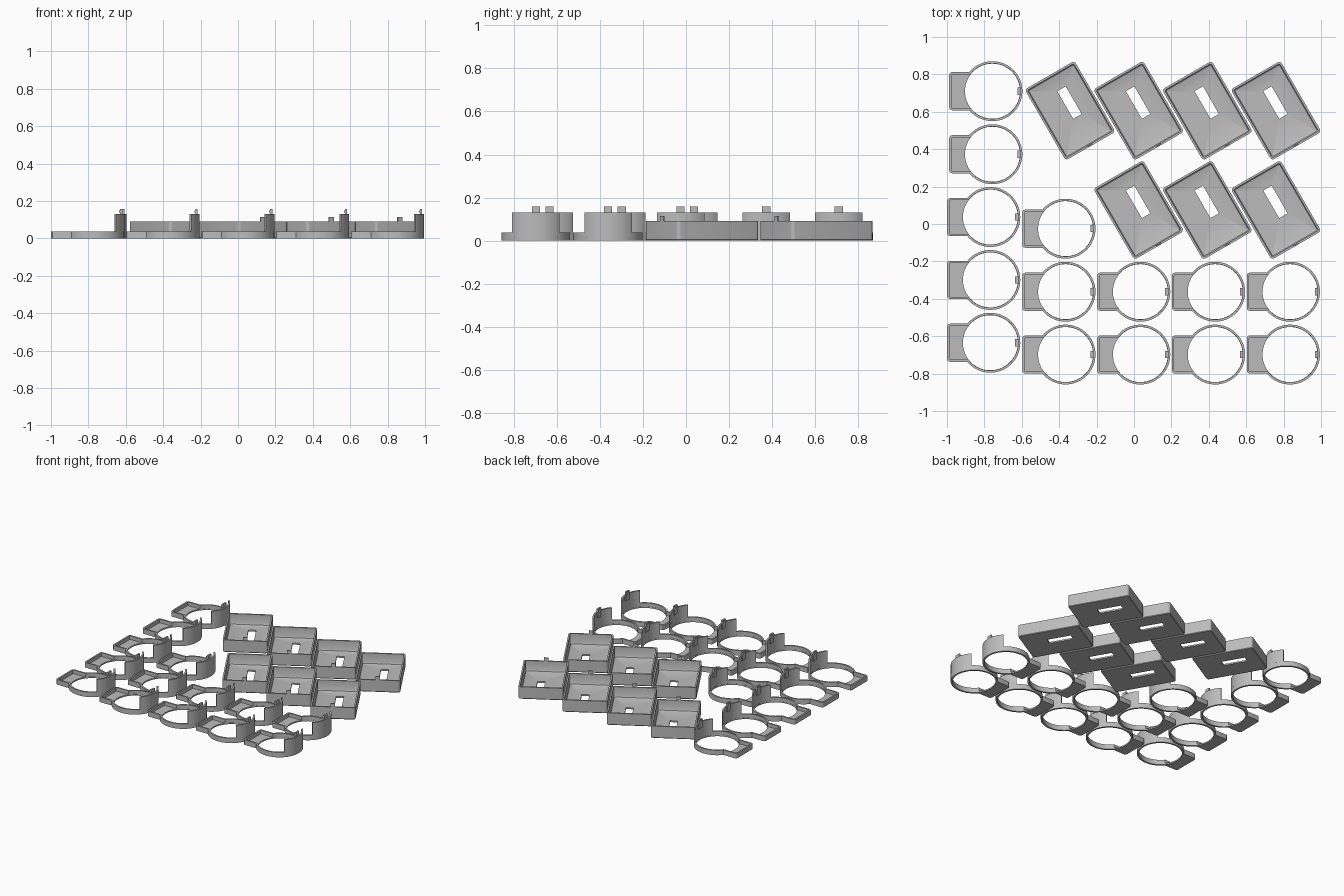
import bpy, bmesh, math
from mathutils import Matrix

if "Cube" in bpy.data.objects:
    bpy.data.objects.remove(bpy.data.objects["Cube"])

grey = bpy.data.materials.new("plain grey")
grey.diffuse_color = (0.5, 0.5, 0.5, 1)
grey.use_nodes = True
grey.node_tree.nodes["Principled BSDF"].inputs["Base Color"].default_value = grey.diffuse_color


def finish(bm, name):
    bmesh.ops.recalc_face_normals(bm, faces=bm.faces)
    mesh = bpy.data.meshes.new(name)
    bm.to_mesh(mesh)
    bm.free()
    mesh.materials.append(grey)
    for p in mesh.polygons:
        p.use_smooth = True
    mesh.set_sharp_from_angle(angle=math.radians(30))
    return mesh


def loft(bm, loops, closed=True, wrap=True):
    """Skin matching loops of (x, y, z) points, joining the last loop to the first."""
    rings = [[bm.verts.new(p) for p in lp] for lp in loops]
    n = len(rings[0])
    for a, b in zip(rings, rings[1:] + rings[:1]):
        for i in range(n if closed else n - 1):
            j = (i + 1) % n
            bm.faces.new((a[i], a[j], b[j], b[i]))
    if not closed:
        bm.faces.new([r[0] for r in rings])
        bm.faces.new([r[-1] for r in rings])


def block(bm, lo, hi):
    c = [(a + b) / 2 for a, b in zip(lo, hi)]
    s = [b - a for a, b in zip(lo, hi)]
    m = Matrix.Translation(c) @ Matrix.Diagonal((*s, 1))
    bmesh.ops.create_cube(bm, size=1, matrix=m)


def lift(pts, z):
    return [(x, y, z) for x, y in pts]


def rounded(w, l, r, cx=0, cy=0, steps=5):
    """Rounded rectangle outline."""
    pts = []
    for k, (sx, sy) in enumerate(((1, 1), (-1, 1), (-1, -1), (1, -1))):
        for i in range(steps + 1):
            a = math.pi / 2 * (k + i / steps)
            pts.append((cx + sx * (w / 2 - r) + r * math.cos(a),
                        cy + sy * (l / 2 - r) + r * math.sin(a)))
    return pts


# Open tray with a slot through its floor and a clip on one short wall
W, L, T, H = 0.307, 0.438, 0.011, 0.09
bm = bmesh.new()
slot = rounded(0.052, 0.171, 0.001, 0.019, 0.039)
loft(bm, [
    lift(rounded(W - 0.006, L - 0.006, 0.014), 0),
    lift(rounded(W, L, 0.017), 0.004),
    lift(rounded(W, L, 0.017), H),
    lift(rounded(W - 2 * T, L - 2 * T, 0.009), H),
    lift(rounded(W - 2 * T, L - 2 * T, 0.009), 0.022),
    lift(rounded(W - 2 * T - 0.008, L - 2 * T - 0.008, 0.007), 0.014),
    lift(rounded(W - 2 * T - 0.022, L - 2 * T - 0.022, 0.005), 0.011),
    lift(slot, 0.011),
    lift(slot, 0),
])
block(bm, (-0.015, -L / 2 + 0.002, H - 0.01), (0.015, -L / 2 + 0.009, 0.115))
tray_mesh = finish(bm, "tray")

# Ring base: circular rim joined to a shallow square tab on its left
R, t, LOW, TALL = 0.16, 0.012, 0.037, 0.13
HALF, REACH, N = 0.102, 0.231, 64


def outline(off):
    """Arc round the right side, then the rounded tab corners."""
    r, h, left, c = R - off, HALF - off, -REACH + off, 0.016 - off * 0.8
    end = math.pi - math.asin(h / r)
    pts = [(r * math.cos(a), r * math.sin(a))
           for a in (-end + 2 * end * i / N for i in range(N + 1))]
    for k, s in ((1, 1), (2, -1)):
        for i in range(4):
            a = math.pi / 2 * (k + i / 3)
            pts.append((left + c + c * math.cos(a), s * (h - c) + c * math.sin(a)))
    return pts


outer, inner = outline(0), outline(t)
hole_r = R - t - 0.001
end = math.pi - math.asin((HALF - t) / (R - t))
angles = [-end + 2 * end * i / N for i in range(N + 1)]
angles += [end + (2 * math.pi - 2 * end) * (i + 1) / 9 for i in range(8)]
hole = [(hole_r * math.cos(a), hole_r * math.sin(a)) for a in angles]
bm = bmesh.new()
loft(bm, [lift(outer, 0), lift(outer, LOW), lift(inner, LOW),
          lift(inner, 0.01), lift(hole, 0.01), lift(hole, 0)])
ring_mesh = finish(bm, "ring_base")

# Tall curved guard on the right side of each ring
bm = bmesh.new()
sweep = math.asin(0.11 / R)


def arc(r):
    return [(r * math.cos(a), r * math.sin(a))
            for a in (-sweep + 2 * sweep * i / 24 for i in range(25))]


loft(bm, [lift(arc(R), LOW), lift(arc(R), TALL),
          lift(arc(R - t), TALL), lift(arc(R - t), LOW)], closed=False)
guard_mesh = finish(bm, "guard")

# Upright clip with a small hooked head inside the guard
bm = bmesh.new()
block(bm, (R - 0.022, -0.019, 0.09), (R - 0.010, 0.019, 0.158))
block(bm, (R - 0.027, -0.019, 0.138), (R - 0.022, 0.019, 0.150))
clip_mesh = finish(bm, "clip")


def place(mesh, x, y, turn=0):
    ob = bpy.data.objects.new(mesh.name, mesh)
    ob.location = (x, y, 0)
    ob.rotation_euler.z = turn
    bpy.context.collection.objects.link(ob)


# Ring holders: left column, one single, and two rows of four
spots = [(-0.757, 0.71), (-0.757, 0.373), (-0.768, 0.037), (-0.768, -0.299),
         (-0.768, -0.635), (-0.366, -0.025)]
spots += [(-0.366 + 0.4 * i, y) for y in (-0.362, -0.698) for i in range(4)]
for x, y in spots:
    for mesh in (ring_mesh, guard_mesh, clip_mesh):
        place(mesh, x, y)

# Trays: a row of four behind a row of three, all turned thirty degrees
for y, first in ((0.606, 0), (0.075, 1)):
    for i in range(first, 4):
        place(tray_mesh, -0.342 + 0.367 * i, y, math.radians(30))
